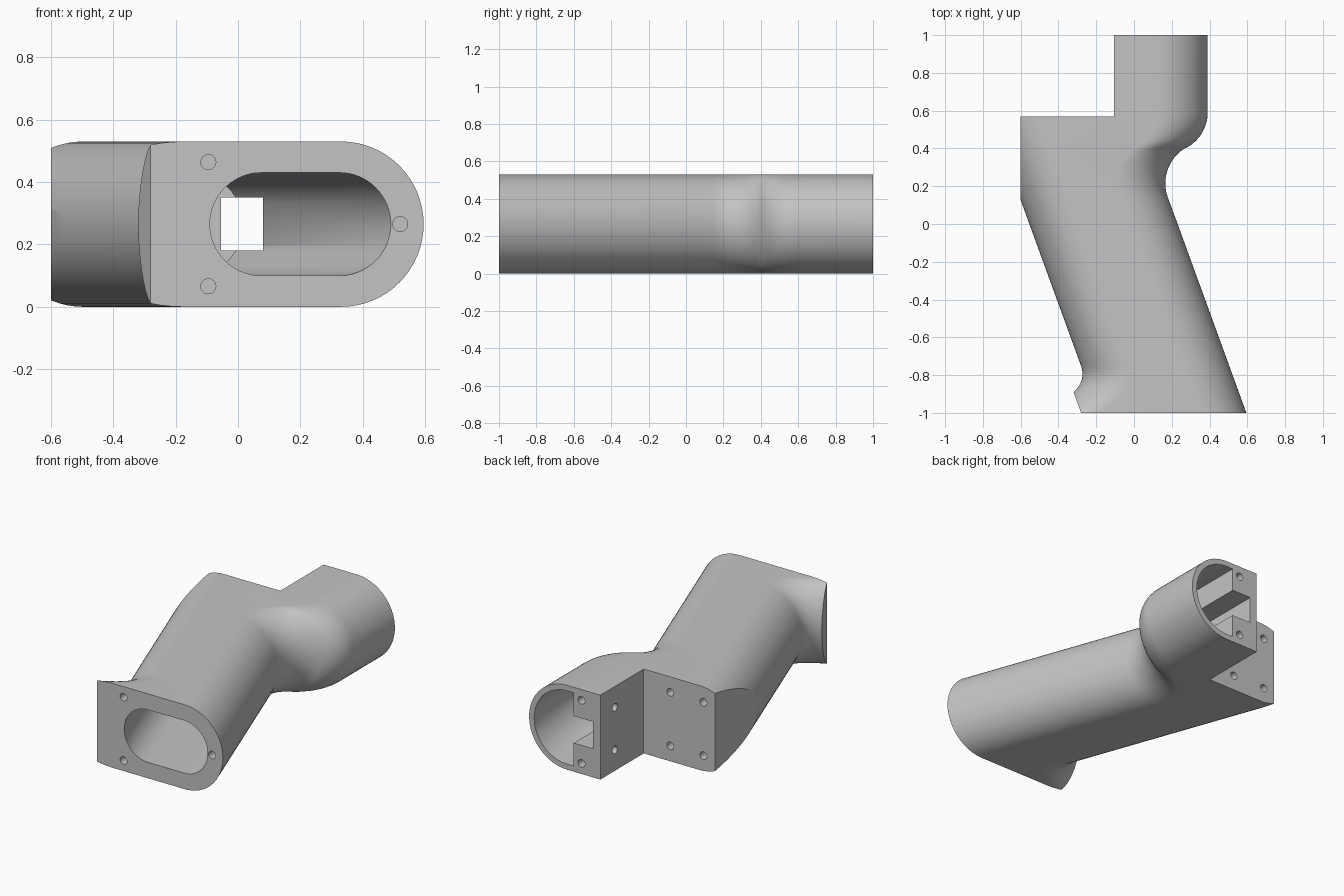
import bpy, bmesh, math
from mathutils import Vector, Matrix

cube = bpy.data.objects.get("Cube")
if cube:
    bpy.data.objects.remove(cube, do_unlink=True)

MID = 0.265                            # half thickness of the grip
SLANT = math.tan(math.radians(20))     # lean of the grip

mat = bpy.data.materials.new("light grey plastic")
mat.use_nodes = True
GREY = (0.55, 0.55, 0.55, 1)
mat.diffuse_color = GREY
mat.node_tree.nodes["Principled BSDF"].inputs["Base Color"].default_value = GREY


def finish(name, bm):
    bmesh.ops.recalc_face_normals(bm, faces=bm.faces)
    mesh = bpy.data.meshes.new(name)
    bm.to_mesh(mesh)
    bm.free()
    mesh.materials.append(mat)
    obj = bpy.data.objects.new(name, mesh)
    bpy.context.collection.objects.link(obj)
    return obj


def loft(name, sections, planes=(), n=32):
    """Skin rounded slots given as (y, left, right, left radius, right radius, half height)."""
    bm = bmesh.new()
    rings = []
    for y, xl, xr, rl, rr, h in sections:
        ring = []
        for cx, r, start in ((xr - rr, rr, -math.pi / 2), (xl + rl, rl, math.pi / 2)):
            for i in range(n + 1):
                a = start + math.pi * i / n
                ring.append(bm.verts.new((cx + r * math.cos(a), y, MID + h * math.sin(a))))
        rings.append(ring)
    for a, b in zip(rings, rings[1:]):
        for i in range(len(a)):
            j = (i + 1) % len(a)
            bm.faces.new((a[i], a[j], b[j], b[i]))
    bm.faces.new(rings[0])
    bm.faces.new(rings[-1])
    # Flat trims
    for co, no in planes:
        cut = bmesh.ops.bisect_plane(bm, geom=bm.verts[:] + bm.edges[:] + bm.faces[:],
                                     plane_co=co, plane_no=no, clear_outer=True)
        edges = [e for e in cut["geom_cut"] if isinstance(e, bmesh.types.BMEdge)]
        bmesh.ops.edgeloop_fill(bm, edges=edges)
    return finish(name, bm)


def box(name, lo, hi):
    bm = bmesh.new()
    lo, hi = Vector(lo), Vector(hi)
    bmesh.ops.create_cube(bm, size=1, matrix=Matrix.Translation((lo + hi) / 2)
                          @ Matrix.Diagonal((*(hi - lo), 1)))
    return finish(name, bm)


def drill(name, centre, axis, depth=0.12):
    bm = bmesh.new()
    turn = Vector((0, 0, 1)).rotation_difference(Vector(axis)).to_matrix().to_4x4()
    bmesh.ops.create_cone(bm, cap_ends=True, segments=24, radius1=0.024, radius2=0.024,
                          depth=2 * depth, matrix=Matrix.Translation(centre) @ turn)
    return finish(name, bm)


def right_edge(y):
    if y < 0.14:
        return 0.595 - SLANT * (y + 1)
    if y < 0.407:                      # hollow under the stub
        return 0.386 - math.sqrt(0.22 ** 2 - (y - 0.215) ** 2)
    if y < 0.59:                       # shoulder of the stub
        return 0.18 + math.sqrt(0.21 ** 2 - (y - 0.59) ** 2)
    return 0.39


def body_section(y):
    d = max(0, -0.75 - y)              # heel flare near the front
    flare = 28 * d ** 4
    left = -0.19 - SLANT * (y + 1) - 4 * d * d - flare
    return y, left, right_edge(y), MID + flare, MID, MID


# Grip body
ys = [-1 + 0.0125 * i for i in range(20)] + [-0.75, -0.3, 0.0]
ys += [0.14 + 0.015 * i for i in range(31)] + [1.0]
body = loft("grip_body", [body_section(y) for y in ys],
            [((-0.6, 0, 0), (-1, 0, 0)), ((-0.28, -1, 0), (-1, -SLANT, 0))])

# Rear step, slanted tunnel, stub socket and square passage
cutters = [box("rear_step_cutter", (-1.2, 0.57, -0.1), (-0.105, 1.1, 0.7))]


def tunnel_section(y):
    s = SLANT * (y + 1)
    return y, -0.09 - s, 0.49 - s, 0.165, 0.165, 0.165


cutters.append(loft("tunnel_cutter", [tunnel_section(-1.02), tunnel_section(0.3)]))
cutters.append(loft("socket_cutter",
                    [(y, -0.3, x, 0.23, 0.23, 0.23)
                     for y, x in ((0.42, 0.25), (0.6, 0.355), (1.02, 0.355))],
                    [((0.08, 0, 0), (-1, 0, 0))]))
cutters.append(box("passage_cutter", (-0.055, 0, 0.18), (0.0801, 1.05, 0.35)))

# Screw holes
for s in (-1, 1):
    cutters += [drill("front_hole_cutter", (-0.095, -1, MID + s * 0.199), (0, 1, 0)),
                drill("stub_hole_cutter", (0.026, 1, MID + s * 0.198), (0, 1, 0)),
                drill("side_hole_cutter", (-0.105, 0.855, MID + s * 0.134), (1, 0, 0), 0.1)]
    for x in (-0.29, -0.52):
        cutters.append(drill("step_hole_cutter", (x, 0.57, MID + s * 0.168), (0, 1, 0)))
cutters.append(drill("front_hole_cutter", (0.52, -1, MID), (0, 1, 0), 0.08))

bpy.context.view_layer.objects.active = body
for cutter in cutters:
    cutter.hide_render = True
    mod = body.modifiers.new("cut", "BOOLEAN")
    mod.operation = "DIFFERENCE"
    mod.solver = "EXACT"
    mod.object = cutter
    bpy.ops.object.modifier_apply(modifier=mod.name)
    bpy.data.objects.remove(cutter, do_unlink=True)

bpy.ops.object.select_all(action="DESELECT")
body.select_set(True)
bpy.ops.object.shade_smooth_by_angle(angle=math.radians(30))
